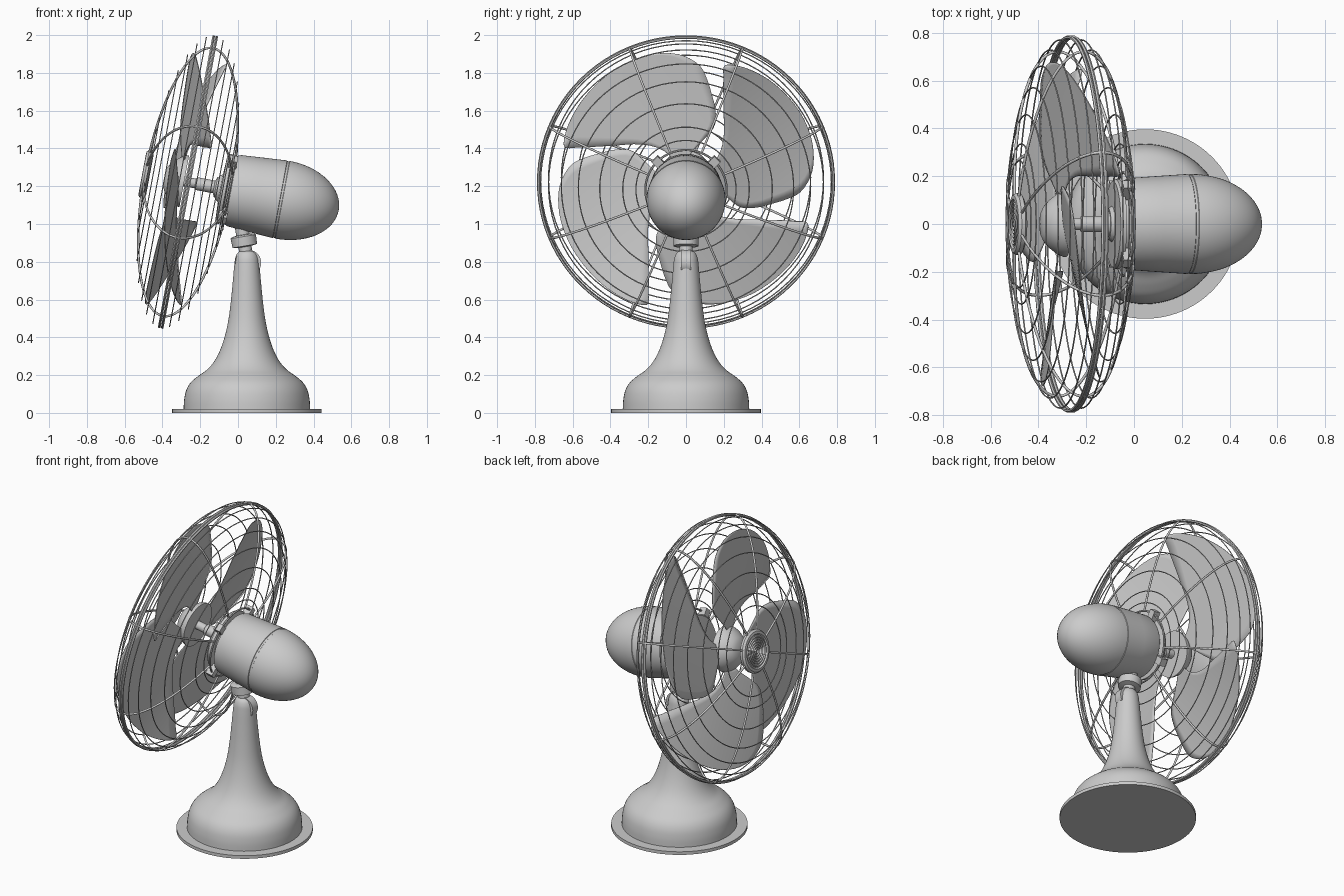
import bpy, bmesh
from math import sin, cos, radians, pi
from mathutils import Matrix, Vector

if "Cube" in bpy.data.objects:
    bpy.data.objects.remove(bpy.data.objects["Cube"])

# Tilted head frame: local Z = blowing direction, local X = up, origin at rim centre
T = radians(10.6)
HEAD = Matrix(((sin(T), 0, -cos(T), -0.265), (0, 1, 0, 0), (cos(T), 0, sin(T), 1.222), (0, 0, 0, 1)))
BASE = Matrix.Translation((0.047, 0, 0))


def add(name, bm, mat, angle=35):
    bmesh.ops.remove_doubles(bm, verts=bm.verts, dist=1e-5)
    bmesh.ops.recalc_face_normals(bm, faces=bm.faces)
    me = bpy.data.meshes.new(name)
    bm.to_mesh(me)
    bm.free()
    ob = bpy.data.objects.new(name, me)
    bpy.context.collection.objects.link(ob)
    ob.matrix_world = mat
    bpy.ops.object.select_all(action='DESELECT')
    ob.select_set(True)
    bpy.context.view_layer.objects.active = ob
    bpy.ops.object.shade_smooth_by_angle(angle=radians(angle))
    return ob


def loft(bm, rows, closed):
    vs = [[bm.verts.new(p) for p in row] for row in rows]
    for a, b in zip(vs, vs[1:]):
        n = len(a)
        for i in range(n if closed else n - 1):
            j = (i + 1) % n
            bm.faces.new((a[i], a[j], b[j], b[i]))


def lathe(name, profile, mat, seg=64):
    bm = bmesh.new()
    loft(bm, [[(r * cos(2 * pi * i / seg), r * sin(2 * pi * i / seg), h) for i in range(seg)]
              for r, h in profile], True)
    return add(name, bm, mat)


def smooth_path(pts, n=5):
    out = []
    p = [pts[0]] + pts + [pts[-1]]
    for a, b, c, d in zip(p, p[1:], p[2:], p[3:]):
        for k in range(n):
            t = k / n
            out.append(tuple(0.5 * (2 * y + (z - x) * t + (2 * x - 5 * y + 4 * z - w) * t * t
                                    + (3 * y - x - 3 * z + w) * t ** 3)
                             for x, y, z, w in zip(a, b, c, d)))
    return out + [pts[-1]]


def ring(name, radius, h, wire, seg=80):
    lathe(name, [(radius + wire * cos(k * pi / 3), h + wire * sin(k * pi / 3)) for k in range(7)],
          HEAD, seg).data.shade_smooth()


# Base plate and bell-shaped pedestal
lathe("base_plate", [(0, 0), (0.396, 0), (0.396, 0.02), (0, 0.02)], BASE, 96)
bell = [(0.335, 0.02), (0.332, 0.07), (0.321, 0.12), (0.298, 0.16), (0.258, 0.195), (0.212, 0.228),
        (0.175, 0.27), (0.145, 0.325), (0.12, 0.395), (0.1, 0.48), (0.086, 0.58), (0.075, 0.69),
        (0.067, 0.78), (0.06, 0.825), (0.042, 0.853), (0, 0.863)]
lathe("pedestal", smooth_path(bell), BASE)

# Tilt joint: knuckle tongue, collar and stem
ACROSS = Matrix.Translation((0.054, 0, 0.795)) @ Matrix.Rotation(pi / 2, 4, 'X')
lathe("tilt_knuckle", [(0, -0.026), (0.069, -0.026), (0.069, 0.026), (0, 0.026)], ACROSS, 40)
STEM = Matrix.Translation((0.05, 0, 0.8)) @ Matrix.Rotation(T - radians(20), 4, 'Y')
lathe("tilt_stem", [(0, 0), (0.035, 0), (0.035, 0.08), (0.066, 0.085), (0.068, 0.135), (0.06, 0.142),
                    (0.036, 0.145), (0.036, 0.22), (0, 0.22)], STEM, 40)

# Motor housing with seam groove and domed tail
motor = [(0, -0.225), (0.17, -0.225), (0.185, -0.232), (0.192, -0.25), (0.2, -0.36), (0.209, -0.495),
         (0.206, -0.497), (0.206, -0.508), (0.209, -0.51)]
motor += [(0.209 * cos(k * pi / 32), -0.512 - 0.3 * sin(k * pi / 32)) for k in range(17)]
lathe("motor_housing", motor, HEAD)
lathe("motor_front_plate", [(0, -0.16), (0.065, -0.16), (0.075, -0.175), (0.18, -0.18), (0.188, -0.19),
                            (0.188, -0.205), (0.15, -0.21), (0.15, -0.24)], HEAD)
lathe("shaft", [(0, 0.03), (0.026, 0.03), (0.026, -0.04), (0.034, -0.045), (0.034, -0.14), (0.055, -0.15),
                (0.055, -0.18), (0, -0.18)], HEAD, 32)

# Domed blade hub
lathe("blade_hub", [(0, 0.128), (0.05, 0.124), (0.075, 0.112), (0.1, 0.09), (0.125, 0.058), (0.138, 0.03),
                    (0.138, 0.02), (0, 0.02)], HEAD)

# Four pitched blades: (radius, start angle, end angle)
stations = smooth_path([(0.12, -5, 30), (0.2, -20, 36), (0.31, -28, 50), (0.4, -23, 60), (0.47, -17, 65),
                        (0.55, -11.5, 69), (0.61, -7, 71), (0.66, 1, 72.5), (0.685, 9, 71), (0.7, 19, 63),
                        (0.706, 30, 52)], 3)
for n in range(4):
    bm = bmesh.new()
    rows = []
    for r, lo, hi in stations:
        row = []
        for k in range(15):
            a = lo + (hi - lo) * k / 14
            t = r * sin(radians(a - 38))
            ang = radians(a + 90 * n)
            row.append((r * sin(ang), r * cos(ang), 0.035 - 0.25 * t - 0.18 * t * t))
        rows.append(row)
    loft(bm, rows, False)
    ob = add(f"blade_{n + 1}", bm, HEAD)
    mod = ob.modifiers.new("thickness", 'SOLIDIFY')
    mod.thickness = 0.004
    mod.offset = 0

# Cage rings on an ellipsoid, front and back, plus the double rim
R, D = 0.785, 0.232
for i, r in enumerate((0.77, 0.728, 0.66, 0.57, 0.457, 0.335, 0.265)):
    h = D * (1 - (r / R) ** 2) ** 0.5
    ring(f"front_cage_ring_{i + 1}", r, h, 0.0032)
    ring(f"back_cage_ring_{i + 1}", r, -h, 0.0032)
for s, side in ((1, "front"), (-1, "back")):
    ring(f"{side}_rim", R - 0.004, s * 0.008, 0.008, 96)
ring("back_inner_ring", 0.215, -0.225, 0.006)

# Eight thick ribs wrapping from the back ring to the front badge
for n in range(8):
    a = radians(22.5 + 45 * n)
    out, side = Vector((cos(a), sin(a), 0)), Vector((-sin(a), cos(a), 0))
    bm = bmesh.new()
    rows = []
    for k in range(37):
        th = radians(-74 + 155 * k / 36)
        p = out * (R - 0.004) * cos(th) + Vector((0, 0, D * sin(th)))
        nrm = (out * D * cos(th) + Vector((0, 0, R * sin(th)))).normalized()
        rows.append([p + 0.0065 * (nrm * cos(q * pi / 3) + side * sin(q * pi / 3)) for q in range(6)])
    loft(bm, rows, True)
    add(f"cage_rib_{n + 1}", bm, HEAD, 70)

# Round front badge with plain concentric ridges
badge = [(0, 0.205), (0.11, 0.205), (0.128, 0.215), (0.13, 0.232), (0.12, 0.244), (0.104, 0.246), (0.098, 0.238)]
for k in range(6):
    r = 0.09 - 0.015 * k
    badge += [(r, 0.238), (r - 0.004, 0.245), (r - 0.008, 0.238)]
lathe("front_badge", badge + [(0, 0.238)], HEAD)

# Four tabs clamping the cage to the motor
for n in range(4):
    bm = bmesh.new()
    bmesh.ops.create_cube(bm, size=1, matrix=Matrix.Rotation(radians(45 + 90 * n), 4, 'Z')
                          @ Matrix.Translation((0.2, 0, -0.215)) @ Matrix.Diagonal((0.07, 0.045, 0.045, 1)))
    add(f"cage_tab_{n + 1}", bm, HEAD)
